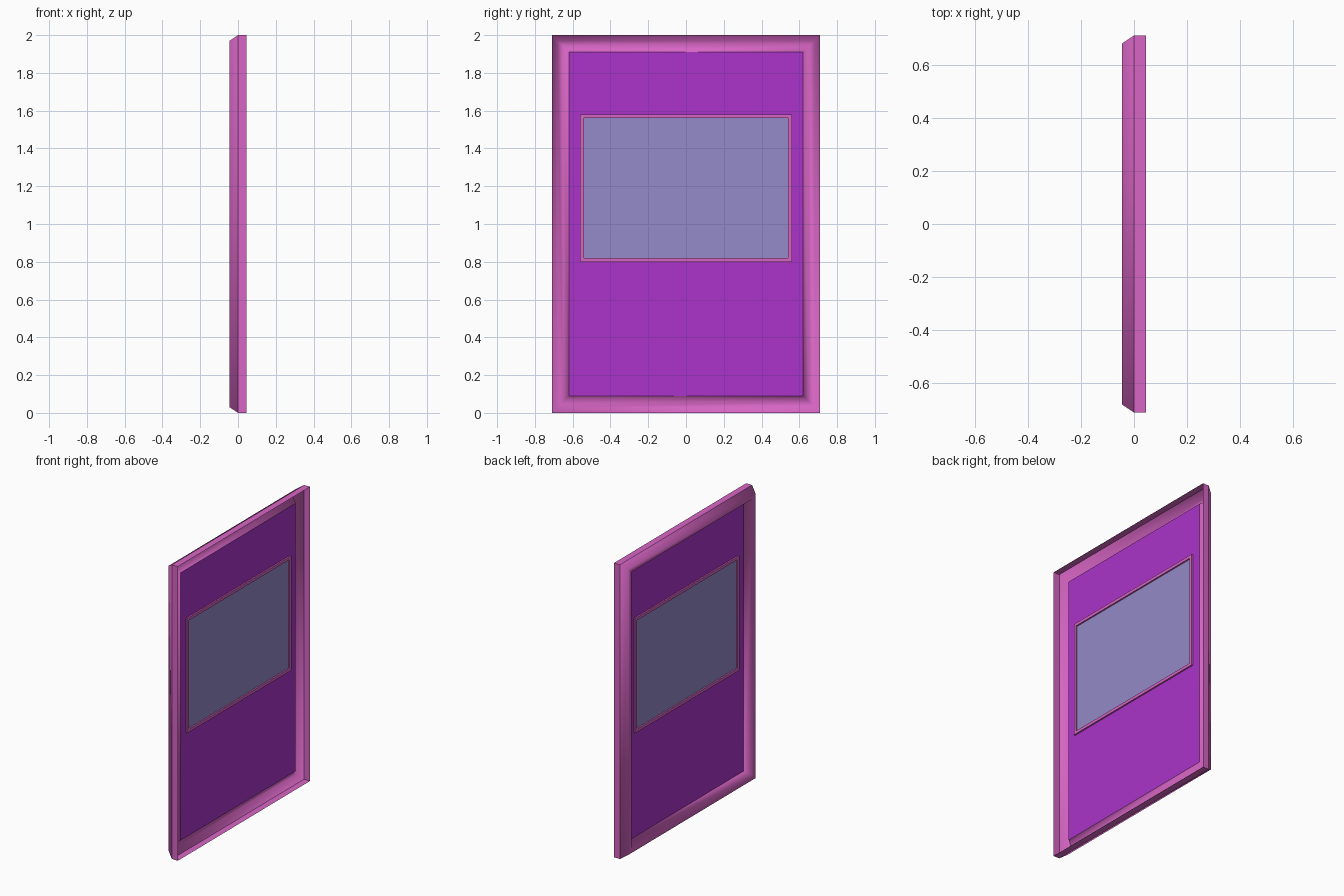
import bpy

if "Cube" in bpy.data.objects:
    bpy.data.objects.remove(bpy.data.objects["Cube"])


def material(name, color):
    m = bpy.data.materials.new(name)
    m.diffuse_color = (*color, 1)
    m.use_nodes = True
    m.node_tree.nodes["Principled BSDF"].inputs["Base Color"].default_value = m.diffuse_color
    return m


def rect(x, hy, z0, z1):
    return [(x, -hy, z0), (x, hy, z0), (x, hy, z1), (x, -hy, z1)]


def loft(name, rings, mat, smooth=False, closed=False):
    """Bridge a series of rectangular rings; a single ring becomes one face."""
    verts = [v for r in rings for v in r]
    n = len(rings)
    faces = [(0, 1, 2, 3)] if n == 1 else []
    for i in range(n if closed else n - 1):
        a, b = 4 * i, 4 * ((i + 1) % n)
        for k in range(4):
            j = (k + 1) % 4
            faces.append((a + k, a + j, b + j, b + k))
    mesh = bpy.data.meshes.new(name)
    mesh.from_pydata(verts, [], faces)
    mesh.materials.append(mat)
    for p in mesh.polygons:
        p.use_smooth = smooth
    obj = bpy.data.objects.new(name, mesh)
    bpy.context.collection.objects.link(obj)
    return obj


def door_ring(x, inset):
    return rect(x, 0.71 - inset, inset, 2 - inset)


def window_ring(x, inset):
    return rect(x, 0.56 - inset, 0.80 + inset, 1.58 - inset)


pink = material("pink_trim", (0.68, 0.13, 0.55))
purple = material("purple_panel", (0.41, 0.034, 0.59))
blue = material("window_blue", (0.30, 0.255, 0.58))

# Flat outer wall of the frame, open towards +x
loft("frame_outer_wall", [door_ring(0.045, 0), door_ring(0, 0)], pink)

# Hollow, softly shaded moulding bulging towards -x
loft("frame_moulding", [door_ring(0, 0), door_ring(-0.045, 0.03),
                        door_ring(-0.045, 0.06), door_ring(0, 0.09)],
     pink, smooth=True)

# Door panel with the window opening
loft("door_panel", [door_ring(0, 0.09), window_ring(0, 0)], purple)

# Thin window rim, slightly proud on both sides
loft("window_rim", [window_ring(-0.01, 0), window_ring(-0.01, 0.02),
                    window_ring(0.01, 0.02), window_ring(0.01, 0)],
     pink, closed=True)

# Window pane
loft("window_pane", [window_ring(0, 0.02)], blue)
